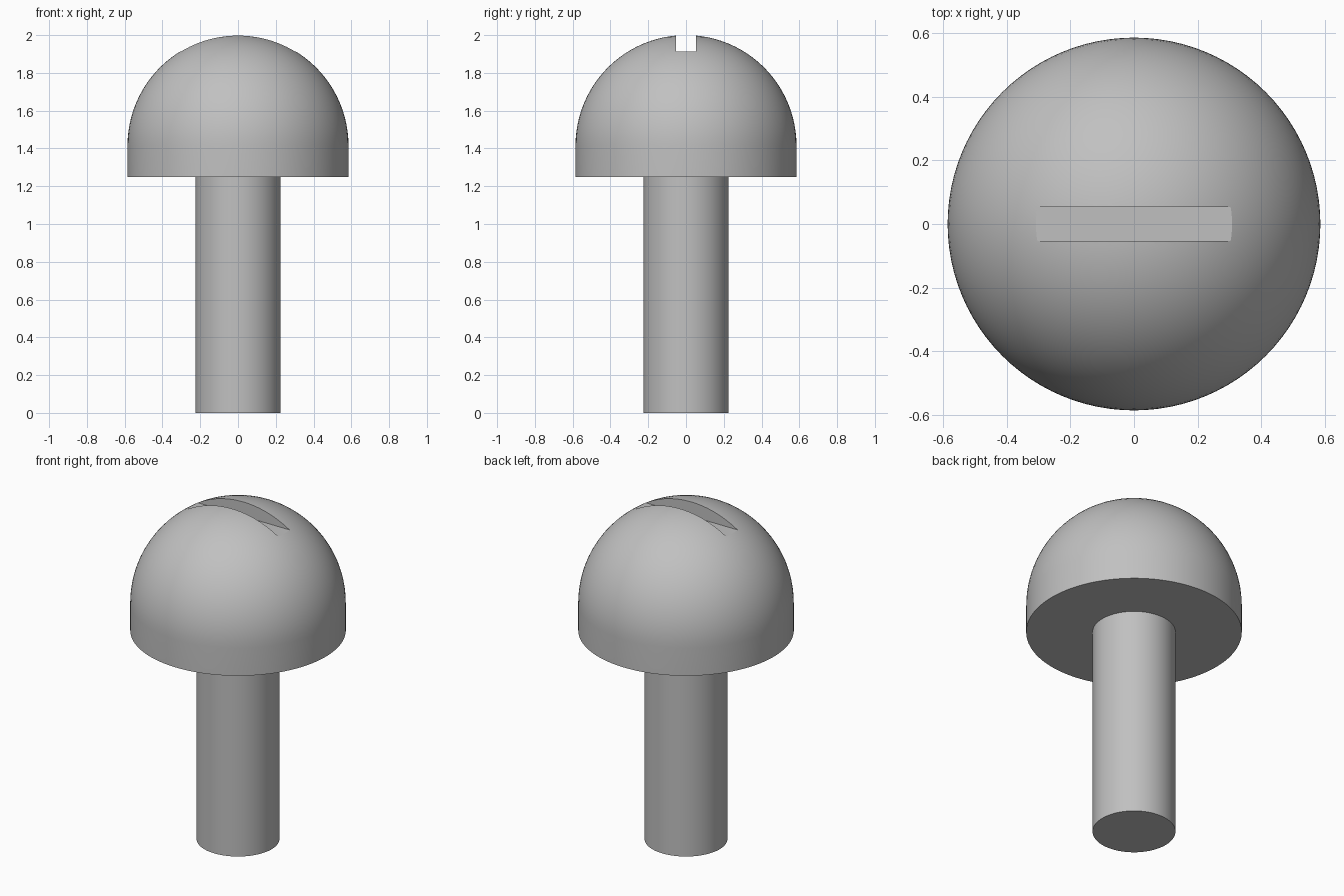
import bpy
import bmesh
from math import sin, cos, pi, radians

cube = bpy.data.objects.get("Cube")
if cube:
    bpy.data.objects.remove(cube, do_unlink=True)

SEGMENTS = 96
HEAD_R, HEAD_BOTTOM, DOME_Z, TOP = 0.585, 1.25, 1.415, 2.0
SHANK_R = 0.225
SLOT_WIDTH, SLOT_FLOOR = 0.106, 1.912

steel = bpy.data.materials.new("grey_steel")
colour = (0.53, 0.53, 0.53, 1)
steel.use_nodes = True
steel.diffuse_color = colour
steel.node_tree.nodes["Principled BSDF"].inputs["Base Color"].default_value = colour


def lathe(name, profile):
    """Revolve (radius, height) points about the z axis."""
    bm = bmesh.new()
    verts = [bm.verts.new((r, 0, z)) for r, z in profile]
    edges = [bm.edges.new(pair) for pair in zip(verts, verts[1:])]
    bmesh.ops.spin(bm, geom=verts + edges, cent=(0, 0, 0), axis=(0, 0, 1),
                   angle=2 * pi, steps=SEGMENTS)
    bmesh.ops.remove_doubles(bm, verts=bm.verts, dist=0.0001)
    bmesh.ops.recalc_face_normals(bm, faces=bm.faces)
    mesh = bpy.data.meshes.new(name)
    bm.to_mesh(mesh)
    bm.free()
    mesh.materials.append(steel)
    obj = bpy.data.objects.new(name, mesh)
    bpy.context.collection.objects.link(obj)
    return obj


def activate(obj):
    bpy.ops.object.select_all(action="DESELECT")
    obj.select_set(True)
    bpy.context.view_layer.objects.active = obj


# Domed head with a short straight rim
dome = [(HEAD_R * cos(a), DOME_Z + HEAD_R * sin(a))
        for a in (i * pi / 48 for i in range(24))]
head = lathe("head", [(0, HEAD_BOTTOM), (HEAD_R, HEAD_BOTTOM)] + dome + [(0, TOP)])

# Straight shank
shank = lathe("shank", [(0, 0), (SHANK_R, 0), (SHANK_R, HEAD_BOTTOM), (0, HEAD_BOTTOM)])

# Screwdriver slot cut through the crown
bpy.ops.mesh.primitive_cube_add(size=1, location=(0, 0, SLOT_FLOOR + 0.25))
cutter = bpy.context.object
cutter.name = "slot_cutter"
cutter.scale = (2, SLOT_WIDTH, 0.5)
cutter.hide_render = True
cutter.data.materials.append(steel)
activate(head)
cut = head.modifiers.new("slot", "BOOLEAN")
cut.operation = "DIFFERENCE"
cut.solver = "EXACT"
cut.object = cutter
bpy.ops.object.modifier_apply(modifier=cut.name)
bpy.data.objects.remove(cutter, do_unlink=True)

# Smooth round surfaces, crisp edges
for part in (head, shank):
    activate(part)
    bpy.ops.object.shade_smooth_by_angle(angle=radians(30))
